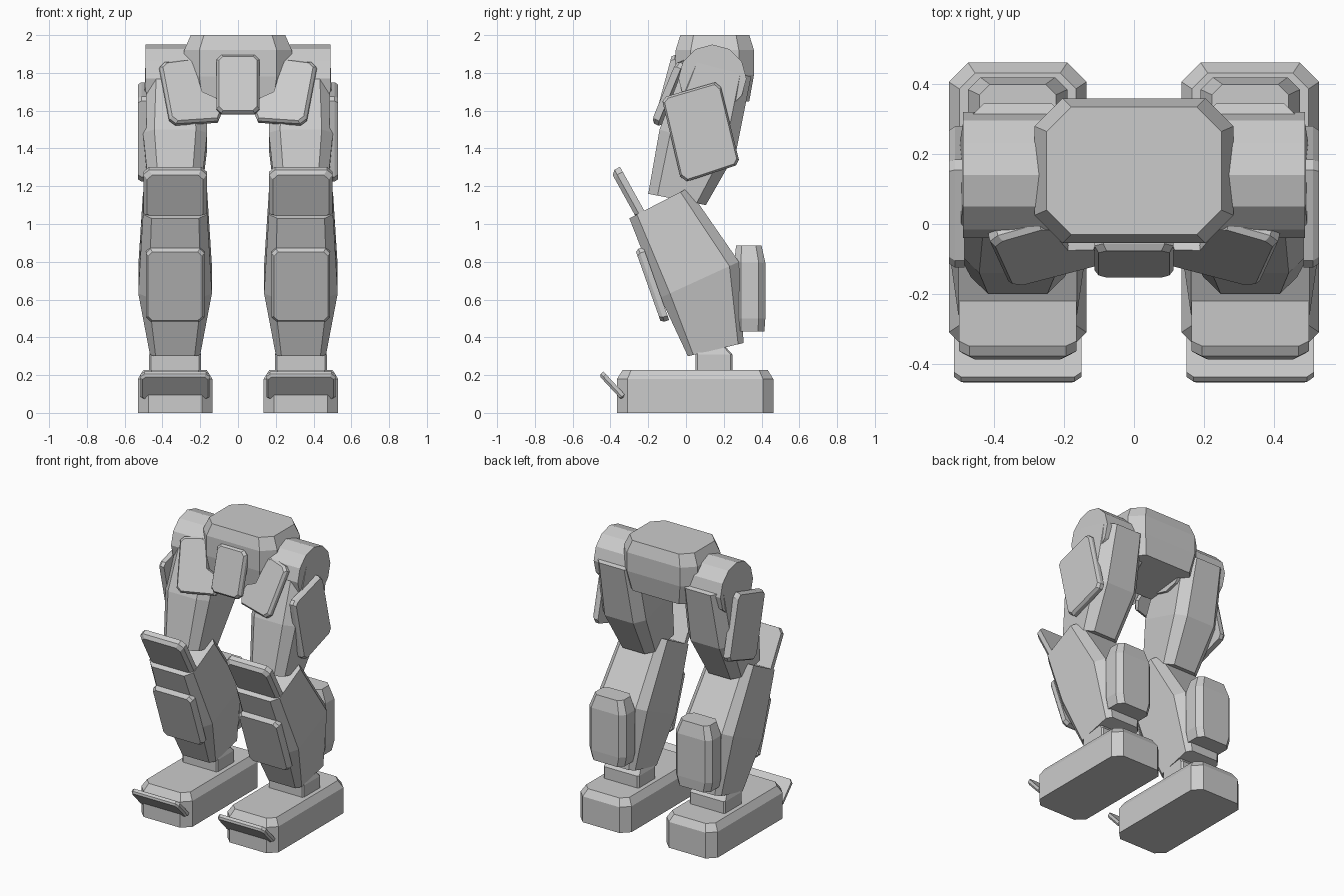
import bpy, bmesh
from math import radians, sin, cos, pi
from mathutils import Vector, Euler

if "Cube" in bpy.data.objects:
    bpy.data.objects.remove(bpy.data.objects["Cube"])

LEG_X = 0.333  # centre line of each leg


def loft(name, rings, mirror=True):
    """Skin a list of equal-length point rings, cap both ends, mirror to the other side."""
    bm = bmesh.new()
    rows = [[bm.verts.new(p) for p in ring] for ring in rings]
    n = len(rows[0])
    for a, b in zip(rows, rows[1:]):
        for i in range(n):
            j = (i + 1) % n
            bm.faces.new((a[i], a[j], b[j], b[i]))
    bm.faces.new(rows[0])
    bm.faces.new(rows[-1])
    bmesh.ops.recalc_face_normals(bm, faces=bm.faces)
    mesh = bpy.data.meshes.new(name)
    bm.to_mesh(mesh)
    bm.free()
    ob = bpy.data.objects.new(name, mesh)
    bpy.context.collection.objects.link(ob)
    if mirror:
        ob.modifiers.new("Mirror", "MIRROR").use_axis[0] = True
    return ob


def octagon(hx, hy, c):
    return [(hx - c, -hy), (hx, -hy + c), (hx, hy - c), (hx - c, hy),
            (-hx + c, hy), (-hx, hy - c), (-hx, -hy + c), (-hx + c, -hy)]


def section(cx, half, front, back, c):
    """Chamfered cross-section between a front and a back (y, z) point."""
    f, b = Vector(front), Vector(back)
    mid, d = (f + b) / 2, (b - f).normalized()
    return [(cx + u, *(mid + d * v)) for u, v in octagon(half, (b - f).length / 2, c)]


def plate(name, outline, loc, rot, t, inset, mirror=True):
    """Armour plate facing -y; loc is on its front face, whose border is chamfered."""
    us, vs = [p[0] for p in outline], [p[1] for p in outline]
    cu, cv = (min(us) + max(us)) / 2, (min(vs) + max(vs)) / 2
    ku, kv = 1 - 2 * inset / (max(us) - min(us)), 1 - 2 * inset / (max(vs) - min(vs))
    small = [(cu + (u - cu) * ku, cv + (v - cv) * kv) for u, v in outline]
    m = Euler([radians(a) for a in rot]).to_matrix()
    layers = ((outline, t), (outline, t * 0.4), (small, 0))
    return loft(name, [[m @ Vector((u, d, v)) + Vector(loc) for u, v in o]
                       for o, d in layers], mirror)


# Pelvis block
loft("pelvis", [section(0, .25, (-.03, 1.61), (.335, 1.65), .07),
                section(0, .285, (-.055, 1.78), (.36, 1.79), .08),
                section(0, .285, (-.055, 1.92), (.36, 1.92), .08),
                section(0, .25, (-.03, 2), (.335, 2), .07)], mirror=False)

# Hip joint drums
loft("hip_joint", [[(x, .14 + .18 * sin(i * pi / 6), 1.77 + .18 * cos(i * pi / 6))
                    for i in range(12)] for x in (.15, .49)])

# Front skirt plates
plate("centre_skirt", octagon(.113, .16, .025), (0, -.115, 1.745), (-15, 0, 0), .045, .012,
      mirror=False)
flap = [(.395, 1.84), (.37, 1.865), (.25, 1.88), (.22, 1.86), (.185, 1.70),
        (.11, 1.665), (.09, 1.60), (.115, 1.55), (.34, 1.535), (.37, 1.56)]
plate("front_skirt", [((x - .25) * 1.03, (z - 1.7) * 1.08) for x, z in flap],
      (.25, -.09, 1.7), (-24, 0, -13), .04, .012)

# Side skirt plate, outlined in the y-z plane and turned to face outward
side = [(-.125, 1.65), (-.105, 1.675), (.155, 1.75), (.185, 1.725),
        (.28, 1.34), (.265, 1.31), (.005, 1.225), (-.03, 1.25)]
plate("side_skirt", [(y - .08, z - 1.485) for y, z in side],
      (.53, .08, 1.485), (0, 0, 90), .045, .012)

# Thigh
loft("thigh", [section(LEG_X, .135, (-.2, 1.16), (.105, 1.10), .05),
               section(LEG_X, .17, (-.14, 1.50), (.265, 1.38), .06),
               section(LEG_X, .157, (.0, 1.87), (.345, 1.78), .06)])

# Shin
loft("shin", [section(LEG_X, .133, (.01, .30), (.305, .37), .03),
              section(LEG_X, .195, (-.135, .61), (.28, .80), .055),
              section(LEG_X, .17, (-.30, 1.03), (.01, 1.19), .045)])

# Knee guard and shin plate
plate("knee_guard", octagon(.168, .15, .03), (LEG_X, -.325, 1.145), (29, 0, 0), .055, .02)
plate("shin_plate", octagon(.155, .205, .025), (LEG_X, -.20, .67), (19.5, 0, 0), .045, .012)

# Calf pack
loft("calf_pack", [section(LEG_X, .125, (.255, .43), (.415, .43), .035),
                   section(LEG_X, .142, (.255, .50), (.42, .50), .035),
                   section(LEG_X, .142, (.255, .795), (.42, .795), .035),
                   section(LEG_X, .11, (.265, .885), (.40, .885), .03)])

# Ankle
loft("ankle", [section(LEG_X, .137, (.05, .18), (.245, .18), .01),
               section(LEG_X, .137, (.05, .31), (.245, .31), .01),
               section(LEG_X, .12, (.06, .36), (.20, .36), .01)])

# Foot and toe guard
loft("foot", [section(LEG_X, .197, (-.365, 0), (.462, 0), .055),
              section(LEG_X, .197, (-.365, .18), (.462, .18), .055),
              section(LEG_X, .167, (-.335, .228), (.432, .228), .045)])
plate("toe_guard", octagon(.183, .092, .02), (LEG_X, -.398, .13), (43, 0, 0), .032, .01)
